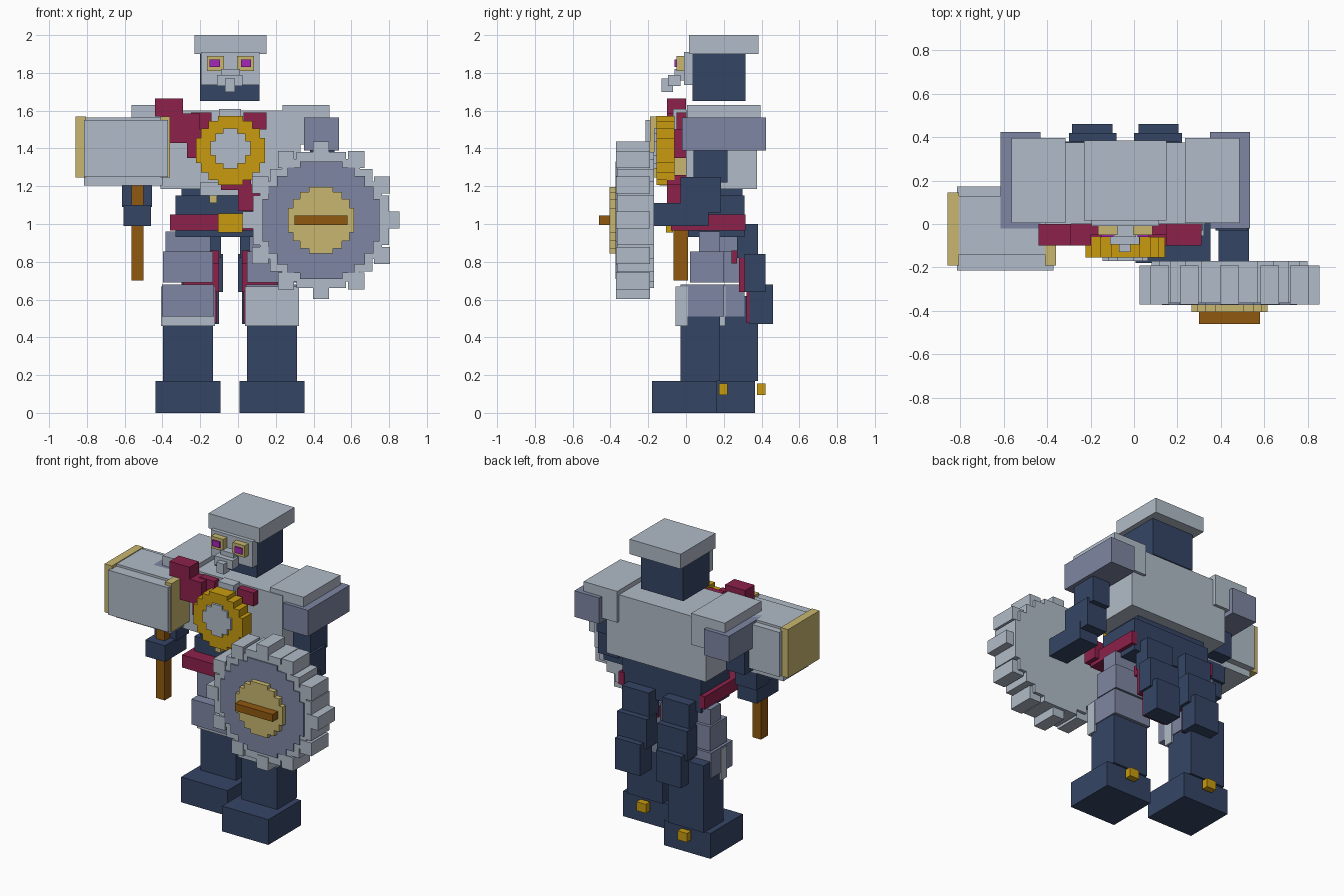
import bpy, bmesh, math

default = bpy.data.objects.get("Cube")
if default:
    bpy.data.objects.remove(default, do_unlink=True)


def material(name, *rgb):
    mat = bpy.data.materials.new(name)
    mat.use_nodes = True
    colour = (*rgb, 1)
    mat.diffuse_color = colour
    mat.node_tree.nodes["Principled BSDF"].inputs["Base Color"].default_value = colour
    return mat


silver = material("silver armour", .44, .5, .58)
steel = material("blue grey steel", .21, .24, .36)
navy = material("navy cloth", .036, .06, .13)
crimson = material("crimson cloth", .27, .015, .07)
gold = material("gold", .58, .33, .005)
brass = material("pale brass", .58, .47, .16)
wood = material("brown handle", .28, .1, .005)
violet = material("violet eyes", .38, .02, .48)

CENTRE = -4   # body axis, in hundredths of a unit


def finish(name, mat, bm):
    bmesh.ops.recalc_face_normals(bm, faces=bm.faces)
    mesh = bpy.data.meshes.new(name)
    bm.to_mesh(mesh)
    bm.free()
    mesh.materials.append(mat)
    obj = bpy.data.objects.new(name, mesh)
    bpy.context.scene.collection.objects.link(obj)
    return obj


def box(name, mat, x, y, z):
    """Box from three (low, high) ranges in hundredths."""
    bm = bmesh.new()
    bmesh.ops.create_cube(bm, size=1)
    for v in bm.verts:
        v.co = [(lo + hi) / 200 + c * (hi - lo) / 100
                for c, (lo, hi) in zip(v.co, (x, y, z))]
    return finish(name, mat, bm)


def pair(name, mat, x, y, z):
    """Box and its mirror image about the body axis."""
    box("left_" + name, mat, x, y, z)
    box("right_" + name, mat, (2 * CENTRE - x[1], 2 * CENTRE - x[0]), y, z)


def stepped_disc(name, mat, cx, cz, radius, y, steps):
    """Stair-stepped round plate facing the front."""
    start = math.radians(20)
    span = math.pi / 2 - 2 * start
    angles = [start + span * i / (steps - 1) for i in range(steps)]
    r = radius / math.cos(start)
    corner = [(r * math.cos(a), r * math.sin(a)) for a in angles]
    quarter = []
    for i, (px, pz) in enumerate(corner):
        quarter.append((px, pz))
        if i + 1 < steps:
            quarter.append((corner[i + 1][0], pz))
    outline = []
    for turn in range(4):
        outline += quarter
        quarter = [(-pz, px) for px, pz in quarter]
    bm = bmesh.new()
    face = bm.faces.new([bm.verts.new(((cx + px) / 100, y[0] / 100, (cz + pz) / 100))
                         for px, pz in outline])
    new = bmesh.ops.extrude_face_region(bm, geom=[face])["geom"]
    moved = [g for g in new if isinstance(g, bmesh.types.BMVert)]
    bmesh.ops.translate(bm, verts=moved, vec=(0, (y[1] - y[0]) / 100, 0))
    return finish(name, mat, bm)


# Head and face
box("helmet_cap", silver, (-23, 15), (1.5, 38.5), (190, 200))
box("head", navy, (-20, 11.5), (3.5, 31.5), (165, 190))
box("face_plate", silver, (-19.5, 11.5), (-1, 3.5), (173.5, 191))
box("nose_bridge", silver, (-9, 1), (-6, 0), (176, 182))
box("nose_guard", silver, (-11, 2.5), (-9.5, -3), (173, 179))
box("nose_tip", silver, (-7, -1.5), (-13, -7), (170, 177))
pair("eye_frame", brass, (-.5, 8.5), (-5, -1), (181, 189))
pair("eye", violet, (1.5, 7), (-6, -4), (183, 187))

# Torso, waist and shoulders
box("torso", silver, (-41, 33), (0, 37.5), (118.5, 160))
box("chest_collar", silver, (-10, 1.5), (-7, 0), (150, 161))
box("belly_plate", silver, (-20, 5), (-1.5, 5), (115, 122))
box("waist", navy, (-33, 25.5), (1, 31), (93, 115))
box("waist_core", navy, (-30, 22), (3, 30), (114, 119))
pair("shoulder_pad", silver, (23.5, 48.5), (.5, 39.5), (142, 163))
pair("shoulder_block", steel, (35, 53.5), (-2, 42.3), (139, 156.5))

# Chest medallion
stepped_disc("medallion_rim", gold, CENTRE, 139, 18.3, (-15.5, -6), 4)
stepped_disc("medallion_centre", silver, CENTRE, 140, 10.5, (-17, -14), 3)

# Sash stepping down from the shoulder to the hip
sash = [(-44, -29, 157, 166.5), (-36, -20, 143, 158.5), (-27, -13, 135, 150),
        (-9, 7, 118, 126), (0, 15, 107, 121), (12, 31, 99, 111)]
for i, (x0, x1, z0, z1) in enumerate(sash):
    box(f"sash_step_{i}", crimson, (x0, x1), (-10, 0), (z0, z1))
box("sash_edge", crimson, (-25, -14), (-5, 0), (140, 159))
box("chest_ribbon", crimson, (3, 15), (-5, 0), (150, 159))
box("sash_pin", brass, (-15, -11), (-3, 2), (111, 115))

# Belt
box("belt_front", crimson, (-36, 28), (-8, 2), (96.5, 105))
pair("belt_side", crimson, (24, 28), (-8, 31.5), (96.5, 105))
box("buckle", gold, (-10.5, 2.5), (-10.5, -7), (95.5, 105.5))

# Legs: the left one stands forward of the right one
for side, cx, back in (("left", 18, 0), ("right", -26.5, 20)):
    def leg(name, mat, half, y, z):
        box(f"{side}_{name}", mat, (cx - half, cx + half),
            (y[0] + back, y[1] + back), z)
    leg("foot", navy, 17.2, (-18, 16.5), (0, 17))
    leg("shin", navy, 13.2, (-3, 18), (17, 62))
    leg("knee_plate", silver, 14.3, (-5.5, 1), (46, 67))
    leg("heel_spur", gold, 3.5, (17.5, 22), (9.5, 15.5))

    # Thighs and knees lean back less than the feet
    back *= .55
    leg("knee_block", steel, 13.8, (-3, 20), (51, 68))
    leg("thigh", steel, 13.2, (2, 20), (69, 85.5))
    leg("upper_thigh", steel, 12, (7, 18), (85, 96))

# Rear skirt flaps with crimson lining
pair("skirt_top", navy, (1, 21), (27, 38), (82, 100))
pair("skirt_middle", navy, (0, 22), (31, 42), (64, 84))
pair("skirt_lower", navy, (2, 20.5), (33.5, 46), (47, 68))
pair("skirt_top_lining", crimson, (2, 20), (24, 27), (79, 86))
pair("skirt_middle_lining", crimson, (2, 21), (28, 31), (64, 83))
pair("skirt_lower_lining", crimson, (3, 20), (32, 33.5), (47.5, 67))

# Left arm behind the shield
box("left_upper_arm", navy, (38, 51), (4, 22), (122, 140))
box("left_elbow", navy, (37.5, 52.5), (-3, 18.5), (106, 125))
box("left_forearm", navy, (39, 53), (-17, 12), (99, 111))

# Right arm with its broad gauntlet
box("right_upper_arm", navy, (-59, -45), (4, 22), (122, 140))
box("gauntlet_body", silver, (-81.5, -37), (-21.5, 17.3), (125, 155))
box("gauntlet_core", silver, (-81.5, -40), (-14, 13), (120.5, 156.5))
box("gauntlet_outer_rim", brass, (-86, -80.5), (-19, 14.5), (124.5, 157))
box("gauntlet_inner_rim", brass, (-41, -36), (-19, 14.5), (124.5, 157))
box("right_hand", navy, (-60.5, -46), (-12, 11), (99, 110))
box("right_wrist", navy, (-61.5, -45.5), (-1, 13), (109, 121))
box("weapon_handle", wood, (-56.5, -50), (-6.5, 1), (70, 121))

# Shield with toothed rim
SX, SZ = 44, 102
stepped_disc("shield_rim", silver, SX, SZ, 36, (-36.5, -17), 5)
stepped_disc("shield_face", steel, SX, SZ, 31, (-37.3, -35), 5)
stepped_disc("shield_boss", brass, SX, SZ, 17.5, (-40.5, -36), 4)
box("shield_bar", wood, (30, 58), (-46, -40), (99.5, 104.5))
for i in range(12):
    a = math.tau * i / 12
    tx, tz = SX + 37.2 * math.cos(a), SZ + 37.2 * math.sin(a)
    box(f"shield_tooth_{i}", silver, (tx - 4.3, tx + 4.3), (-37, -19), (tz - 4.5, tz + 4.5))
